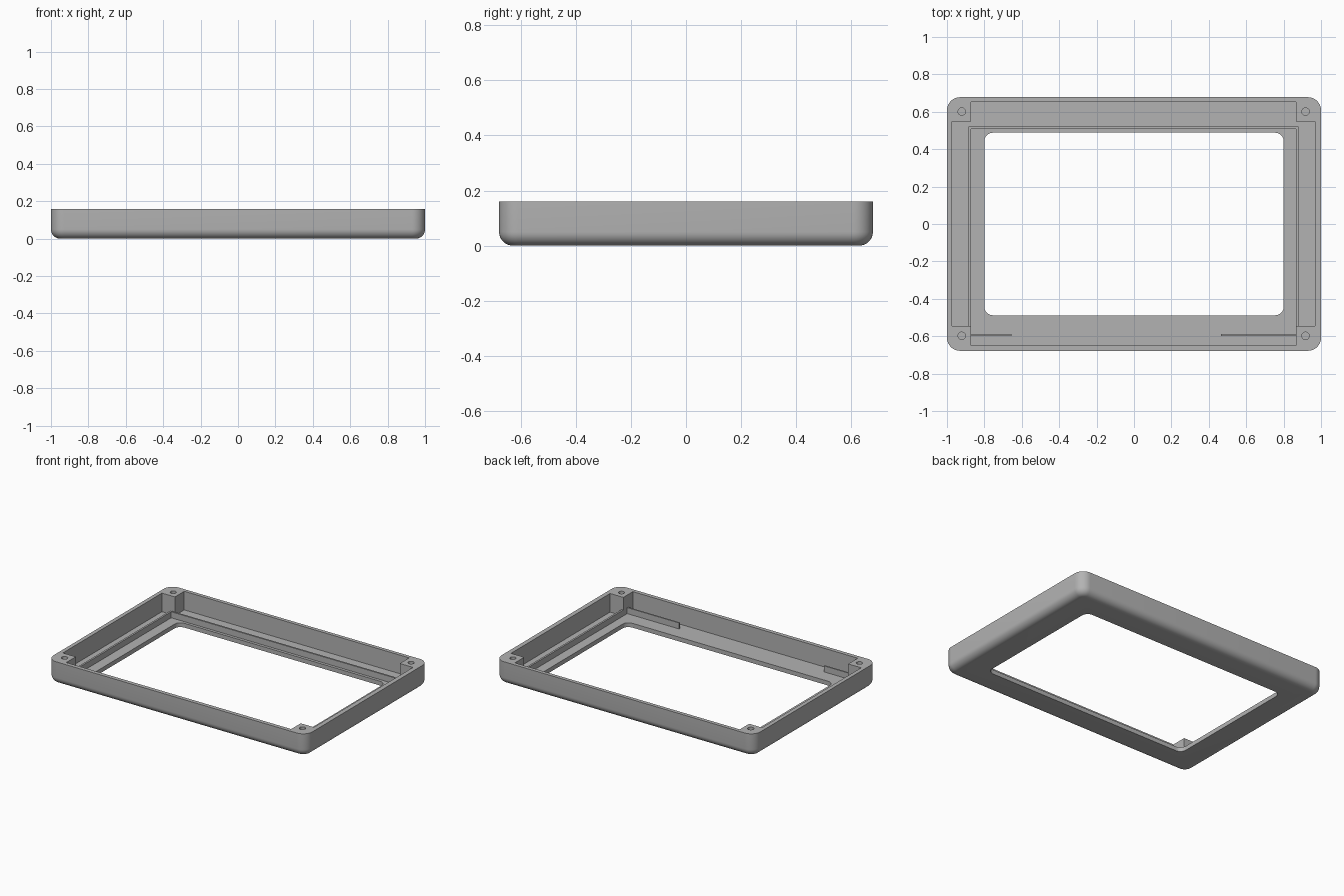
import bpy, bmesh
from math import sin, cos, pi, radians

cube = bpy.data.objects.get("Cube")
if cube:
    bpy.data.objects.remove(cube, do_unlink=True)

HX, HY, HEIGHT = 1.0, 0.678, 0.16
CORNER, FILLET, FLOOR = 0.07, 0.05, 0.03

grey = bpy.data.materials.new("plain grey")
grey.use_nodes = True
grey.diffuse_color = (0.45, 0.45, 0.45, 1)
grey.node_tree.nodes["Principled BSDF"].inputs["Base Color"].default_value = (0.45, 0.45, 0.45, 1)


def rounded(hx, hy, r, z, steps=10):
    """Counter-clockwise rounded rectangle at height z."""
    pts = []
    for k, (sx, sy) in enumerate([(1, 1), (-1, 1), (-1, -1), (1, -1)]):
        for i in range(steps + 1):
            a = (k + i / steps) * pi / 2
            pts.append((sx * (hx - r) + r * cos(a), sy * (hy - r) + r * sin(a), z))
    return pts


def loft(name, rings):
    """Closed solid through a stack of matching rings."""
    bm = bmesh.new()
    loops = [[bm.verts.new(p) for p in ring] for ring in rings]
    n = len(loops[0])
    for lo, hi in zip(loops, loops[1:]):
        for i in range(n):
            j = (i + 1) % n
            bm.faces.new((lo[i], lo[j], hi[j], hi[i]))
    bm.faces.new(loops[0][::-1])
    bm.faces.new(loops[-1])
    bmesh.ops.recalc_face_normals(bm, faces=bm.faces)
    mesh = bpy.data.meshes.new(name)
    bm.to_mesh(mesh)
    bm.free()
    mesh.materials.append(grey)
    obj = bpy.data.objects.new(name, mesh)
    bpy.context.collection.objects.link(obj)
    return obj


def prism(name, outline, z0, z1):
    return loft(name, [[(x, y, z) for x, y in outline] for z in (z0, z1)])


def block(name, x0, x1, y0, y1, z0, z1):
    return prism(name, [(x0, y0), (x1, y0), (x1, y1), (x0, y1)], z0, z1)


# Outer shell with a rounded lower edge
rings = []
for i in range(9):
    a = i / 8 * pi / 2
    inset = FILLET * (1 - sin(a))
    rings.append(rounded(HX - inset, HY - inset, CORNER - inset, FILLET * (1 - cos(a))))
rings.append(rounded(HX, HY, CORNER, HEIGHT))
frame = loft("bezel_frame", rings)

# Cavity that leaves a solid screw post in each corner
L, R, B, T = -0.972, 0.968, -0.65, 0.652
PL, PR, PB, PT = -0.872, 0.866, -0.545, 0.549
cavity = [(PL, B), (PR, B), (PR, PB), (R, PB), (R, PT), (PR, PT),
          (PR, T), (PL, T), (PL, PT), (L, PT), (L, PB), (PL, PB)]
cutters = [prism("cavity_cutter", cavity, FLOOR, 0.3),
           loft("window_cutter", [rounded(0.8, 0.488, 0.045, z) for z in (-0.1, 0.3)])]

# Screw holes
for x in (-0.921, 0.917):
    for y in (-0.598, 0.601):
        hole = [(x + 0.02 * cos(i * pi / 12), y + 0.02 * sin(i * pi / 12)) for i in range(24)]
        cutters.append(prism("hole_cutter", hole, 0.05, 0.3))

for c in cutters:
    c.hide_render = True
    mod = frame.modifiers.new(c.name, "BOOLEAN")
    mod.operation, mod.solver, mod.object = "DIFFERENCE", "EXACT", c
bpy.context.view_layer.update()
baked = bpy.data.meshes.new_from_object(frame.evaluated_get(bpy.context.evaluated_depsgraph_get()))
frame.modifiers.clear()
frame.data = baked
for c in cutters:
    bpy.data.objects.remove(c, do_unlink=True)

# Locating rails standing on the floor
Z0, Z1 = FLOOR - 0.005, 0.072
block("left_rail", PR, 0.879, PB, 0.508, Z0, Z1)
block("right_rail", -0.885, PL, PB, 0.508, Z0, Z1)
block("back_rail", -0.885, 0.879, 0.508, 0.52, Z0, Z1)
block("front_right_rail", PL, -0.655, -0.598, -0.588, Z0, Z1)
block("front_left_rail", 0.465, PR, -0.598, -0.588, Z0, Z1)

# Smooth the rounded edges, keep the rest sharp
bpy.ops.object.select_all(action="DESELECT")
frame.select_set(True)
bpy.context.view_layer.objects.active = frame
bpy.ops.object.shade_smooth_by_angle(angle=radians(30))
